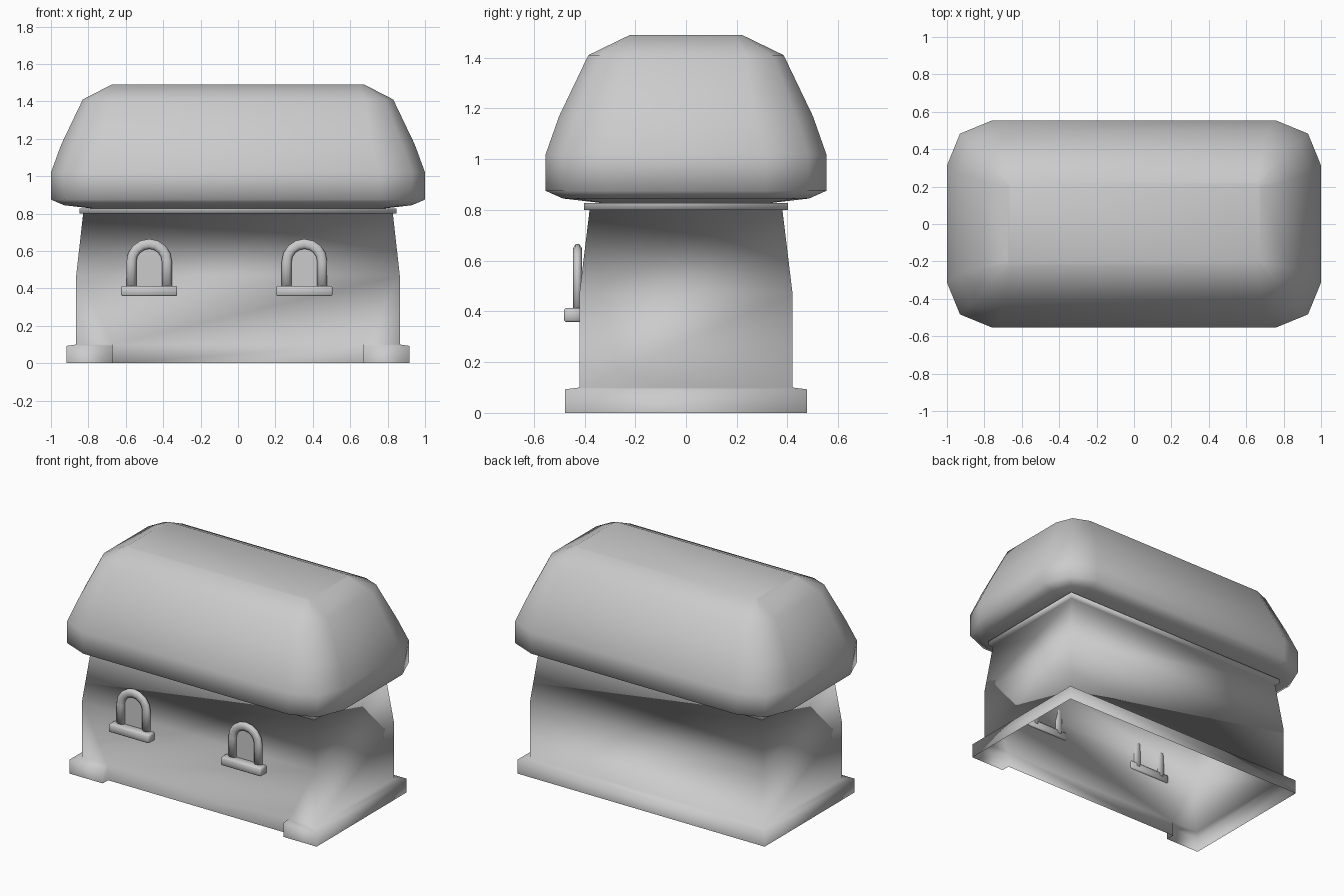
import bpy, bmesh, math

cube = bpy.data.objects.get("Cube")
if cube:
    bpy.data.objects.remove(cube, do_unlink=True)

grey = bpy.data.materials.new("plain grey")
grey.use_nodes = True
grey.diffuse_color = (0.6, 0.6, 0.6, 1)
grey.node_tree.nodes["Principled BSDF"].inputs["Base Color"].default_value = (0.6, 0.6, 0.6, 1)


def finish(name, bm, smooth=True):
    bmesh.ops.recalc_face_normals(bm, faces=bm.faces)
    mesh = bpy.data.meshes.new(name)
    bm.to_mesh(mesh)
    bm.free()
    mesh.materials.append(grey)
    for p in mesh.polygons:
        p.use_smooth = smooth
    obj = bpy.data.objects.new(name, mesh)
    bpy.context.collection.objects.link(obj)
    return obj


def ring(bm, pts, z):
    return [bm.verts.new((x, y, z)) for x, y in pts]


def bridge(bm, a, b, closed=True):
    n = len(a)
    for i in range(n if closed else n - 1):
        j = (i + 1) % n
        bm.faces.new((a[i], a[j], b[j], b[i]))


def rect(x, y):
    return [(x, -y), (x, y), (-x, y), (-x, -y)]


def rounded(x, y, c, d):
    """Rectangle with two-segment corners: c and d set the chamfer lengths."""
    q = [(x, y - d), (x - c * 0.29, y - d * 0.29), (x - c, y)]
    flip = q[::-1]
    return (q + [(-a, b) for a, b in flip] + [(-a, -b) for a, b in q]
            + [(a, -b) for a, b in flip])


# Walls, ledge and the plinth, which leaves a gap along the front
bm = bmesh.new()
GAP, WX, WY, PX, PY = 0.67, 0.865, 0.42, 0.917, 0.476
low_path = [(GAP, -WY)] + rect(WX, WY) + [(-GAP, -WY)]
out_path = [(GAP, -PY)] + rect(PX, PY) + [(-GAP, -PY)]
low = ring(bm, low_path, 0.1)
edge = ring(bm, out_path, 0.093)
foot = ring(bm, out_path, 0)
bridge(bm, low, edge, False)
bridge(bm, edge, foot, False)
front_foot = ring(bm, [low_path[0], low_path[-1]], 0)
for k, f in ((0, front_foot[0]), (-1, front_foot[1])):
    bm.faces.new((low[k], edge[k], foot[k], f))
bm.faces.new((low[0], low[-1], front_foot[1], front_foot[0]))
mid = ring(bm, rect(WX, WY), 0.47)
bridge(bm, low[1:5], mid, False)
for tri in ((low[4], low[5], mid[3]), (low[5], mid[0], mid[3]),
            (low[5], low[0], mid[0]), (low[0], low[1], mid[0])):
    bm.faces.new(tri)
last = mid
for x, y, z in ((0.828, 0.38, 0.8), (0.848, 0.402, 0.8), (0.848, 0.402, 0.828)):
    new = ring(bm, rect(x, y), z)
    bridge(bm, last, new)
    last = new
finish("walls_and_plinth", bm)

# Pillow-shaped roof
bm = bmesh.new()
levels = [(0.76, 0.315, 0.02, 0.02, 0.825), (0.93, 0.485, 0.17, 0.17, 0.845),
          (1, 0.553, 0.24, 0.24, 0.875), (1, 0.553, 0.24, 0.24, 1.02),
          (0.945, 0.5, 0.23, 0.23, 1.17), (0.83, 0.385, 0.15, 0.15, 1.41),
          (0.675, 0.22, 0.02, 0.02, 1.49)]
rings = [ring(bm, rounded(*lv[:4]), lv[4]) for lv in levels]
for a, b in zip(rings, rings[1:]):
    bridge(bm, a, b)
bm.faces.new(rings[0])
bm.faces.new(rings[-1])
finish("roof", bm)


# Windows: pane, arched frame tube and sill
def window(side, cx):
    r, zc, zb = 0.095, 0.543, 0.39
    arc = [(math.cos(math.pi * i / 8), math.sin(math.pi * i / 8)) for i in range(9)]
    path = [(1, 0, zb)] + [(c, s, zc) for c, s in arc] + [(-1, 0, zb)]

    bm = bmesh.new()
    sections = []
    for c, s, z in path:
        sec = []
        for k in range(8):
            a = math.tau * (k + 0.5) / 8
            rad = r + 0.029 * math.cos(a)
            sec.append(bm.verts.new((cx + c * rad, -0.4275 + 0.019 * math.sin(a), z + s * rad)))
        sections.append(sec)
    for a, b in zip(sections, sections[1:]):
        bridge(bm, a, b)
    bm.faces.new(sections[0])
    bm.faces.new(sections[-1])
    finish(side + "_window_frame", bm)

    bm = bmesh.new()
    bm.faces.new([bm.verts.new((cx + c * r, -0.424, z + s * r)) for c, s, z in path])
    finish(side + "_window_pane", bm, False)

    bm = bmesh.new()
    bmesh.ops.create_cube(bm, size=1)
    for v in bm.verts:
        v.co = (cx + v.co.x * 0.3, -0.446 + v.co.y * 0.07, 0.386 + v.co.z * 0.054)
    bmesh.ops.bevel(bm, geom=bm.edges[:], offset=0.006, segments=1, affect='EDGES')
    finish(side + "_window_sill", bm)


window("right", -0.475)
window("left", 0.355)
